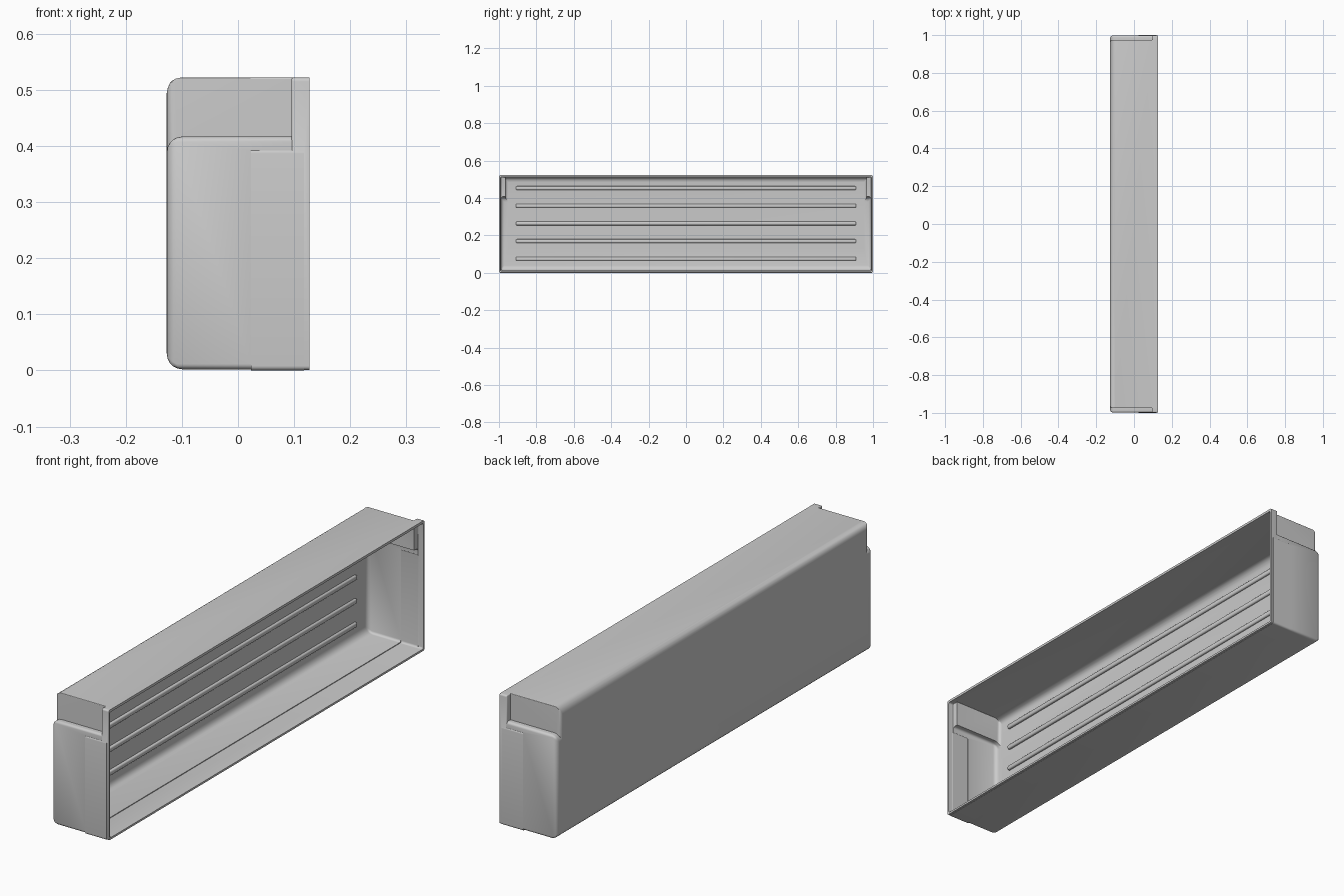
import bpy, bmesh

if "Cube" in bpy.data.objects:
    bpy.data.objects.remove(bpy.data.objects["Cube"])

HX, TOP = 0.127, 0.522   # half depth, overall height


def apply_mods(ob):
    bpy.ops.object.select_all(action='DESELECT')
    ob.select_set(True)
    bpy.context.view_layer.objects.active = ob
    for m in list(ob.modifiers):
        bpy.ops.object.modifier_apply(modifier=m.name)


def block(name, x0, x1, hy, z0, z1, weights=(0, 0, 0), width=0.028, segs=5):
    """Box with rounding by edge direction (x, y, z); x1-face edges stay sharp."""
    bm = bmesh.new()
    bmesh.ops.create_cube(bm, size=1)
    for v in bm.verts:
        v.co = ((x0 + x1) / 2 + v.co.x * (x1 - x0), v.co.y * 2 * hy,
                (z0 + z1) / 2 + v.co.z * (z1 - z0))
    layer = bm.edges.layers.float.new("bevel_weight_edge")
    for e in bm.edges:
        a, b = e.verts[0].co, e.verts[1].co
        axis = max(range(3), key=lambda i: abs(a[i] - b[i]))
        if axis == 0 or max(a.x, b.x) < (x0 + x1) / 2:
            e[layer] = weights[axis]
    me = bpy.data.meshes.new(name)
    bm.to_mesh(me)
    bm.free()
    ob = bpy.data.objects.new(name, me)
    bpy.context.collection.objects.link(ob)
    if any(weights):
        m = ob.modifiers.new("round", 'BEVEL')
        m.limit_method, m.width, m.segments = 'WEIGHT', width, segs
        apply_mods(ob)
    return ob


def combine(target, tool, op):
    m = target.modifiers.new("bool", 'BOOLEAN')
    m.operation, m.solver, m.object = op, 'EXACT', tool
    apply_mods(target)
    bpy.data.objects.remove(tool, do_unlink=True)


def smooth(ob):
    bpy.ops.object.select_all(action='DESELECT')
    ob.select_set(True)
    bpy.context.view_layer.objects.active = ob
    bpy.ops.object.shade_smooth_by_angle(angle=0.6)


SOFT = (0.35, 1, 0.6)
SLIM = (0.1, 1, 0.5)

# Outer body: wide lower part, narrower top, full-height front tabs, skirt band
shell = block("bin_shell", -HX, HX, 0.998, 0.002, 0.417, SOFT)
for part in (
    block("upper", -HX, HX, 0.975, 0.1, TOP, SLIM),
    block("tabs", 0.095, HX, 0.999, 0.001, TOP, (0.25, 0.15, 0.15)),
    block("skirt", 0.023, 0.118, 1.0, 0.0, 0.395, (0.3, 0, 0)),
):
    combine(shell, part, 'UNION')

# Hollow, open at the +x side, following the same steps
for part in (
    block("cut_lower", -HX + 0.01, 0.2, 0.988, 0.012, 0.407, SOFT),
    block("cut_upper", -HX + 0.01, 0.2, 0.965, 0.1, TOP - 0.01, SLIM),
    block("cut_tabs", 0.105, 0.2, 0.991, 0.010, TOP - 0.01, (0.2, 0.1, 0.1)),
    block("cut_skirt", 0.03, 0.21, 0.990, 0.009, 0.385, (0.3, 0, 0)),
):
    combine(shell, part, 'DIFFERENCE')
smooth(shell)

# Five raised ribs along the inside of the back wall
for i in range(5):
    z = 0.075 + i * 0.0945
    rib = block(f"back_rib_{i + 1}", -0.121, -0.107, 0.91, z - 0.01, z + 0.01)
    m = rib.modifiers.new("round", 'BEVEL')
    m.width, m.segments = 0.006, 3
    apply_mods(rib)
    smooth(rib)
